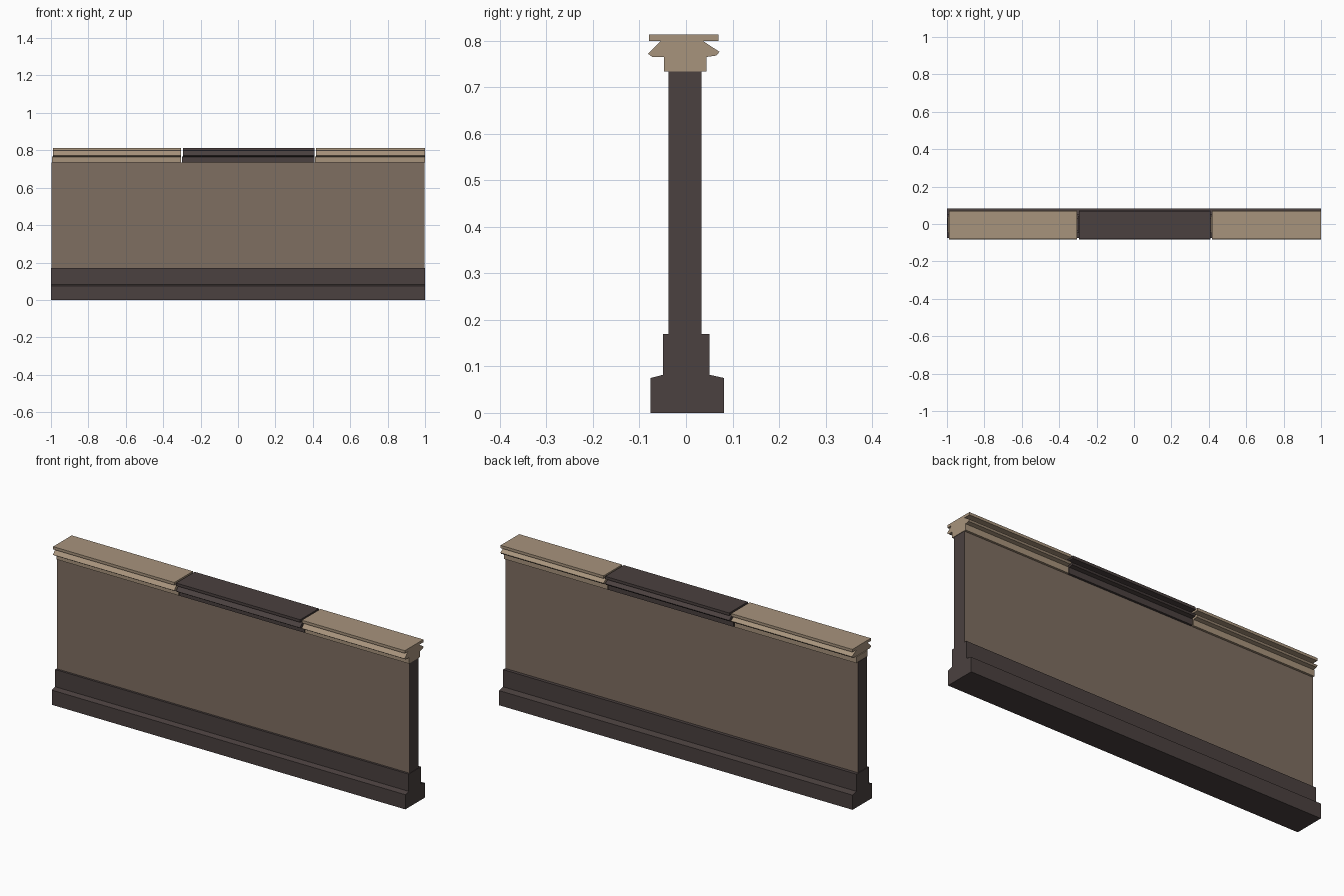
import bpy

if "Cube" in bpy.data.objects:
    bpy.data.objects.remove(bpy.data.objects["Cube"])


def material(name, color):
    m = bpy.data.materials.new(name)
    m.diffuse_color = (*color, 1)
    m.use_nodes = True
    m.node_tree.nodes["Principled BSDF"].inputs["Base Color"].default_value = m.diffuse_color
    return m


dark = material("dark stone", (0.069, 0.052, 0.050))
brown = material("brown panel", (0.212, 0.156, 0.120))
tan = material("tan stone", (0.387, 0.292, 0.202))


def extrude_x(name, profile, x0, x1, mats):
    """Solid made by sweeping a counter-clockwise (y, z) profile along x."""
    n = len(profile)
    verts = [(x, y, z) for x in (x0, x1) for y, z in profile]
    faces = [(i, i + n, (i + 1) % n + n, (i + 1) % n) for i in range(n)]
    faces = [tuple(reversed(f)) for f in faces]
    faces += [tuple(reversed(range(n))), tuple(range(n, 2 * n))]
    mesh = bpy.data.meshes.new(name)
    mesh.from_pydata(verts, [], faces)
    for m in mats:
        mesh.materials.append(m)
    ob = bpy.data.objects.new(name, mesh)
    bpy.context.collection.objects.link(ob)
    mesh.update()
    return ob


# Stepped plinth
extrude_x("plinth", [(-0.076, 0), (0.082, 0), (0.082, 0.075), (0.05, 0.082),
                     (0.05, 0.17), (-0.049, 0.17), (-0.049, 0.082),
                     (-0.076, 0.075)], -1, 1, [dark])

# Wall: brown on the two broad faces, dark on the ends
wall = extrude_x("wall", [(-0.038, 0.165), (0.033, 0.165), (0.033, 0.736),
                          (-0.038, 0.736)], -0.997, 0.998, [dark, brown])
for p in wall.data.polygons:
    p.material_index = 1 if abs(p.normal.y) > 0.5 else 0

# Coping in three lengths, each a bed course under a moulded cap
bed = [(-0.047, 0.734), (0.044, 0.734), (0.044, 0.766), (-0.047, 0.766)]
cap = [(-0.072, 0.765), (0.044, 0.765), (0.065, 0.768), (0.072, 0.776),
       (0.037, 0.799), (0.07, 0.799), (0.07, 0.813), (-0.08, 0.813),
       (-0.08, 0.799), (-0.055, 0.799), (-0.082, 0.772)]
for side, x0, x1, mat in (("left", -0.99, -0.304, tan),
                          ("middle", -0.294, 0.408, dark),
                          ("right", 0.417, 1.0, tan)):
    extrude_x(side + "_coping_bed", bed, x0 - 0.005, x1, [mat])
    extrude_x(side + "_coping_cap", cap, x0, x1, [mat])
